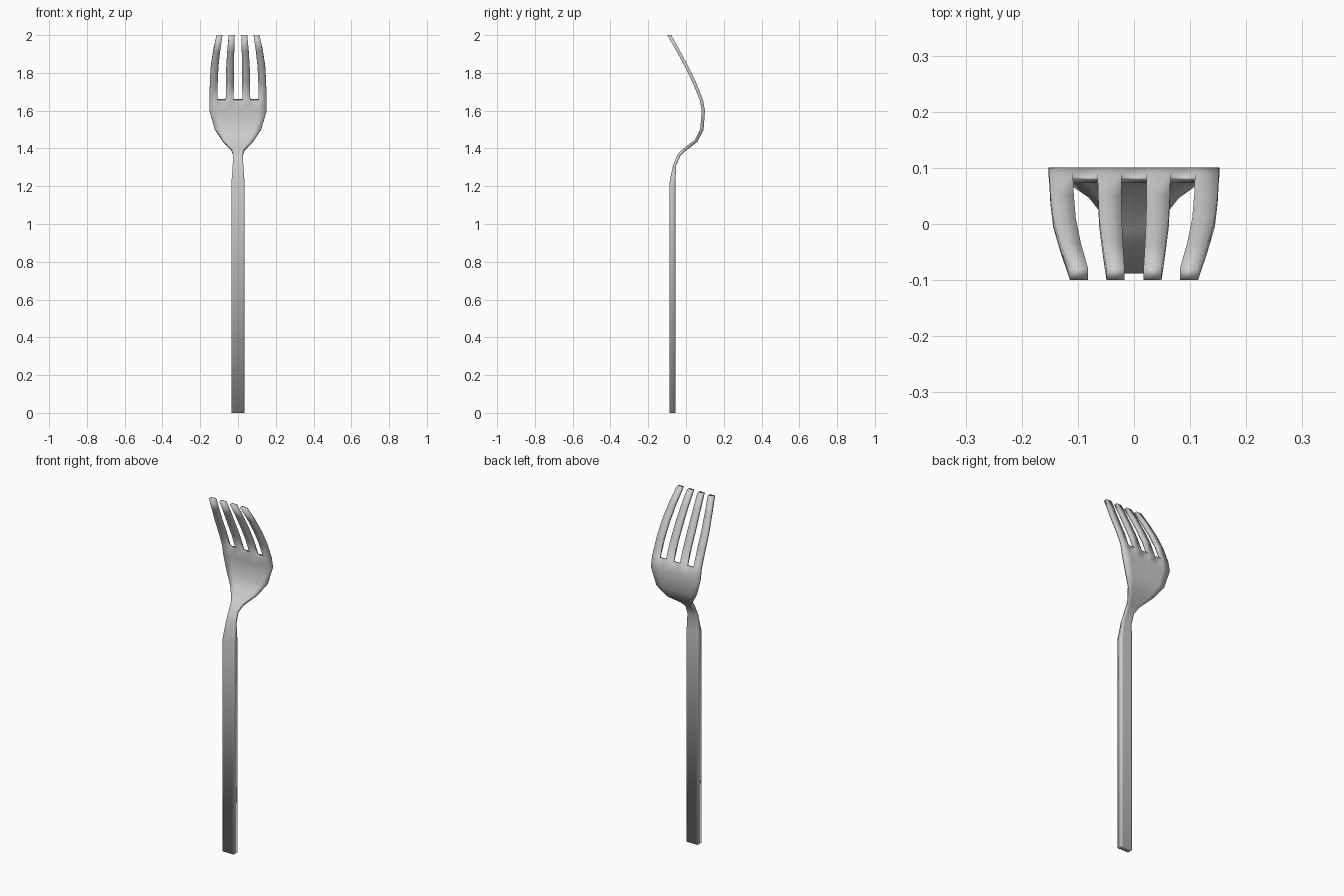
import bpy
import bmesh
from mathutils import Vector

if "Cube" in bpy.data.objects:
    bpy.data.objects.remove(bpy.data.objects["Cube"])

# Brushed steel
steel = bpy.data.materials.new("steel_grey")
steel.use_nodes = True
colour = (0.6, 0.6, 0.6, 1)
steel.diffuse_color = colour
steel.node_tree.nodes["Principled BSDF"].inputs["Base Color"].default_value = colour

# Stations from handle end to tine tips: height, half width, depth, thickness
STATIONS = [
    (0, .035, -.072, .033),
    (1.215, .035, -.072, .033),
    (1.31, .028, -.061, .016),
    (1.365, .025, -.037, .017),
    (1.395, .035, -.006, .017),
    (1.44, .08, .053, .017),
    (1.50, .122, .084, .018),
    (1.60, .152, .092, .017),
    (1.658, .151, .081, .017),
    (1.75, .149, .044, .017),
    (1.835, .144, .002, .017),
    (1.92, .131, -.043, .017),
    (2, .114, -.089, .022),
]
SLOT_ROW = 8  # slots start at this station

# Tine edges as fractions of the half width
half = [.15, .43, .72, 1]
COLUMNS = [-f for f in reversed(half)] + half


def station_normal(i):
    """Thickness direction in the side plane; level at the first rows and the tips."""
    if i < 2 or i == len(STATIONS) - 1:
        return Vector((0, 1, 0))
    a, b = STATIONS[i - 1], STATIONS[i + 1]
    return Vector((0, b[0] - a[0], a[2] - b[2])).normalized()


def build_fork():
    bm = bmesh.new()
    front, back = [], []
    for i, (z, width, y, thick) in enumerate(STATIONS):
        offset = station_normal(i) * thick / 2
        for row, sign in ((front, -1), (back, 1)):
            row.append([bm.verts.new(Vector((width * f, y, z)) + sign * offset)
                        for f in COLUMNS])

    # Solid cells: every second column is open above the slot row
    rows, cols = len(STATIONS) - 1, len(COLUMNS) - 1
    cells = {(i, j) for i in range(rows) for j in range(cols)
             if i < SLOT_ROW or j % 2 == 0}
    for i, j in cells:
        corners = [(i, j), (i, j + 1), (i + 1, j + 1), (i + 1, j)]
        bm.faces.new([front[r][c] for r, c in corners])
        bm.faces.new([back[r][c] for r, c in reversed(corners)])
        # Rim walls wherever there is no neighbouring cell
        neighbours = [(i - 1, j), (i, j + 1), (i + 1, j), (i, j - 1)]
        for k, cell in enumerate(neighbours):
            if cell not in cells:
                (r, c), (s, d) = corners[k], corners[(k + 1) % 4]
                bm.faces.new((front[s][d], front[r][c], back[r][c], back[s][d]))

    loose = [v for v in bm.verts if not v.link_faces]
    bmesh.ops.delete(bm, geom=loose, context='VERTS')
    bmesh.ops.recalc_face_normals(bm, faces=bm.faces)
    for face in bm.faces:
        face.smooth = True
    mesh = bpy.data.meshes.new("fork")
    bm.to_mesh(mesh)
    bm.free()
    mesh.materials.append(steel)
    fork = bpy.data.objects.new("fork", mesh)
    bpy.context.collection.objects.link(fork)


build_fork()
